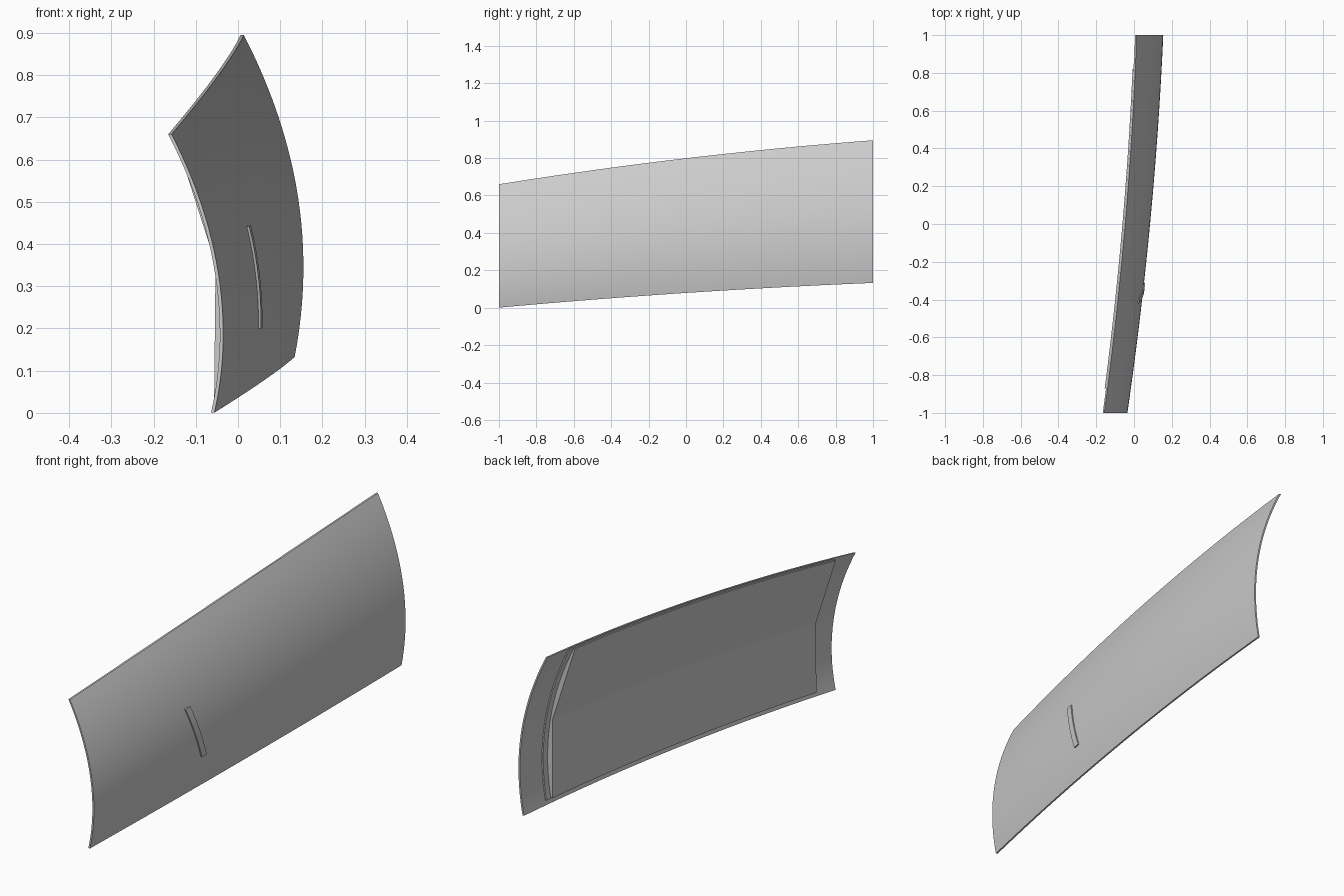
import bpy, bmesh

if "Cube" in bpy.data.objects:
    bpy.data.objects.remove(bpy.data.objects["Cube"])


def skin(y, t):
    """Outer door surface: y along the length, t from bottom (0) to top (1)."""
    zb = 0.079 + 0.066 * y - 0.0125 * y * y
    zt = 0.799 + 0.1175 * y - 0.0215 * y * y
    bow = 0.253 + 0.019 * y if t > 0.28 else 0.265
    if t > 0.28:
        bow = 0.254 + 0.018 * y
    x = 0.085 + 0.095 * y - 0.025 * y * y - bow * (t - 0.28) ** 2
    return x, y, zb + t * (zt - zb)


def shell(name, t0, t1, y0, y1, outer, inner, ny, nt, slant=0.0):
    """Closed slab following the skin between two side surfaces."""
    bm = bmesh.new()
    sides = []
    for fn in (outer, inner):
        rows = []
        for i in range(ny + 1):
            row = []
            for j in range(nt + 1):
                s = j / nt
                t = t0 + s * (t1 - t0)
                y = y0 + (y1 - y0) * i / ny + slant * s
                row.append(bm.verts.new((fn(y, t), y, skin(y, t)[2])))
            rows.append(row)
        sides.append(rows)
        for i in range(ny):
            for j in range(nt):
                bm.faces.new((rows[i][j], rows[i + 1][j], rows[i + 1][j + 1], rows[i][j + 1]))
    a, b = sides
    for i in range(ny):
        for j in (0, nt):
            bm.faces.new((a[i][j], a[i + 1][j], b[i + 1][j], b[i][j]))
    for j in range(nt):
        for i in (0, ny):
            bm.faces.new((a[i][j], a[i][j + 1], b[i][j + 1], b[i][j]))
    bmesh.ops.recalc_face_normals(bm, faces=bm.faces[:])
    me = bpy.data.meshes.new(name)
    bm.to_mesh(me)
    bm.free()
    ob = bpy.data.objects.new(name, me)
    bpy.context.collection.objects.link(ob)
    bpy.context.view_layer.objects.active = ob
    ob.select_set(True)
    bpy.ops.object.shade_smooth_by_angle(angle=0.2)
    ob.select_set(False)
    return ob


def offset(d):
    return lambda y, t: skin(y, t)[0] + d


# Inner trim face: two flat bands meeting at a mid-height crease
T_LOW, T_MID, T_TOP = 0.035, 0.51, 0.985


def trim_face(y, t):
    low = skin(y, T_LOW)[0] - 0.024
    mid = skin(y, T_MID)[0] - 0.024
    top = skin(y, T_TOP)[0] - 0.02
    if t <= T_MID:
        return low + (mid - low) * (t - T_LOW) / (T_MID - T_LOW)
    return mid + (top - mid) * (t - T_MID) / (T_TOP - T_MID)


# Curved outer skin
shell("door_skin", 0, 1, -1, 1, offset(0), offset(-0.008), 40, 24)
# Seal strip behind the trim
shell("door_seal", 0.03, 0.99, -0.87, 0.85, offset(-0.004), offset(-0.014), 34, 24)
# Inner trim panel
shell("inner_trim", T_LOW, T_TOP, -0.87, 0.82, offset(-0.006), trim_face, 34, 24)
# Slanted pull handle on the outside
shell("door_handle", 0.206, 0.563, -0.34, -0.31, offset(0.006), offset(-0.004), 1, 10, -0.08)
